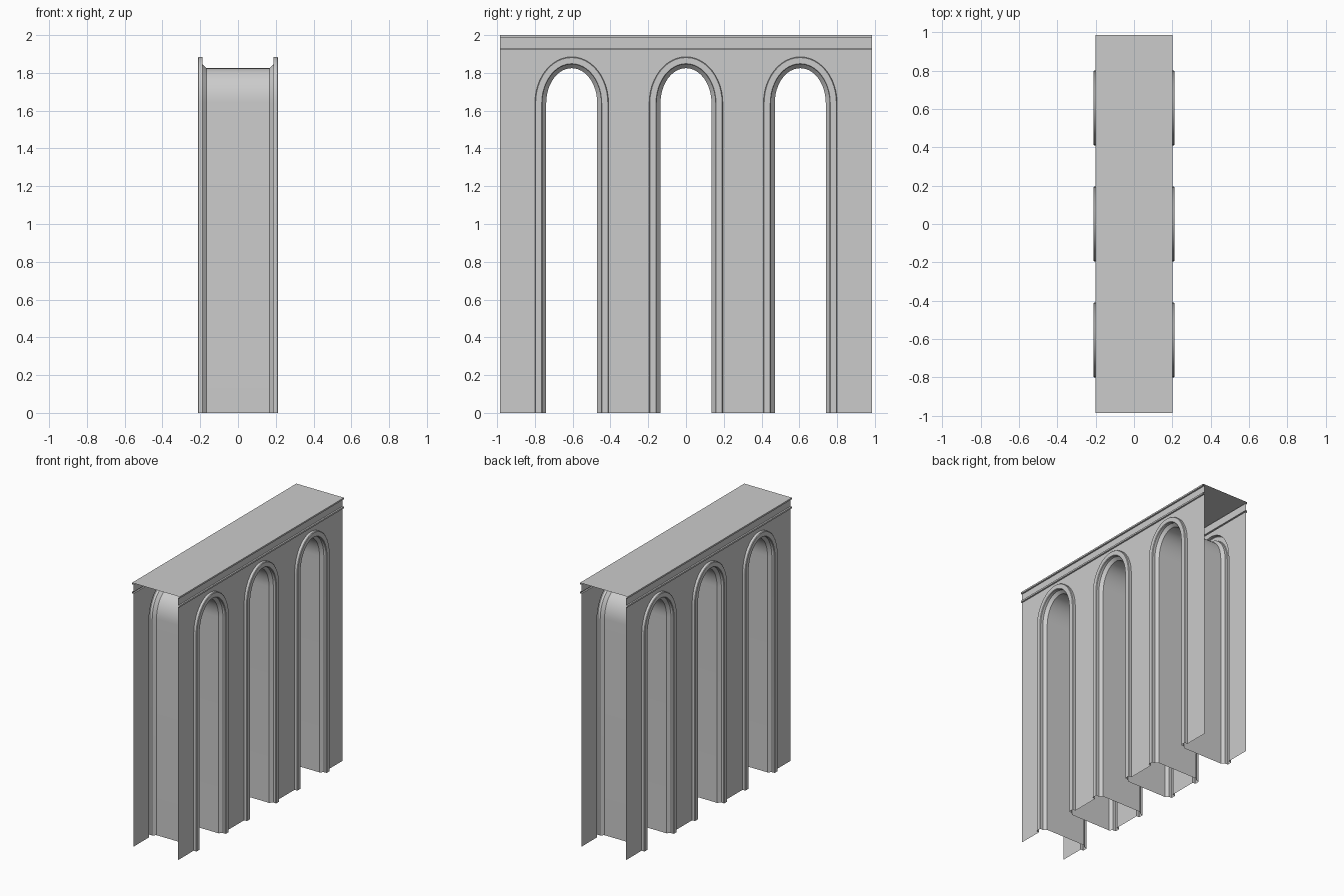
import bpy, math

if "Cube" in bpy.data.objects:
    bpy.data.objects.remove(bpy.data.objects["Cube"])

HALF_LEN, WALL_X, BAND_Z = 0.985, 0.188, 1.92
SPRING, RX, RZ, SEG = 1.64, 0.135, 0.185, 24
CENTRES = (-0.605, 0.0, 0.605)


def make(name, verts, faces):
    me = bpy.data.meshes.new(name)
    me.from_pydata(verts, [], faces)
    ob = bpy.data.objects.new(name, me)
    bpy.context.collection.objects.link(ob)
    bpy.ops.object.select_all(action='DESELECT')
    ob.select_set(True)
    bpy.context.view_layer.objects.active = ob
    bpy.ops.object.shade_smooth_by_angle(angle=math.radians(25))
    return ob


def loft(name, rows, flip=False):
    """Skin equal-length rows of points; skips zero-width quads."""
    n = len(rows[0])
    verts = [p for r in rows for p in r]
    faces = []
    for i in range(len(rows) - 1):
        for k in range(n - 1):
            a, b = rows[i][k], rows[i][k + 1]
            c, d = rows[i + 1][k], rows[i + 1][k + 1]
            if math.dist(a, b) + math.dist(c, d) < 1e-5 or \
                    (math.dist(c, d) < 1e-5 and abs(a[1] - b[1]) < 1e-5):
                continue
            f = (i * n + k, i * n + k + 1, (i + 1) * n + k + 1, (i + 1) * n + k)
            faces.append(f[::-1] if flip else f)
    return make(name, verts, faces)


def arch(cy, d):
    """Arch outline (y, z) from left foot to right foot, enlarged by d."""
    curve = [(cy - (RX + d) * math.cos(math.pi * i / SEG),
              SPRING + (RZ + d) * math.sin(math.pi * i / SEG)) for i in range(SEG + 1)]
    return [(curve[0][0], 0)] + curve + [(curve[-1][0], 0)]


# Raised arch moulding, chamfer and tunnel lining: (outline offset, x)
side = [(0.06, WALL_X), (0.06, 0.208), (0.056, 0.212), (0.024, 0.212),
        (0.02, 0.208), (0.02, WALL_X), (0.0, 0.166)]
profile = side + [(d, -x) for d, x in reversed(side)]
for i, cy in enumerate(CENTRES):
    loft(f"arch_lining_{i + 1}",
         [[(x, y, z) for y, z in arch(cy, d)] for d, x in profile], flip=True)

# Wall sheets pierced by the three arches
contour = [(-HALF_LEN, 0)]
for cy in CENTRES:
    contour += arch(cy, 0.06)
contour.append((HALF_LEN, 0))
for label, s in (("right", 1), ("left", -1)):
    loft(f"wall_{label}", [[(s * WALL_X, y, z) for y, z in contour],
                           [(s * WALL_X, y, BAND_Z) for y, z in contour]], flip=s < 0)

# Cornice with string course, frieze, top lip and flat deck
half = [(WALL_X, BAND_Z), (0.2, BAND_Z), (0.2, 1.932), (WALL_X, 1.932),
        (WALL_X, 1.988), (0.2, 1.988), (0.2, 2.0)]
outline = half + [(-x, z) for x, z in reversed(half)]
loft("cornice", [[(x, y, z) for y in (-HALF_LEN, HALF_LEN)] for x, z in outline])
